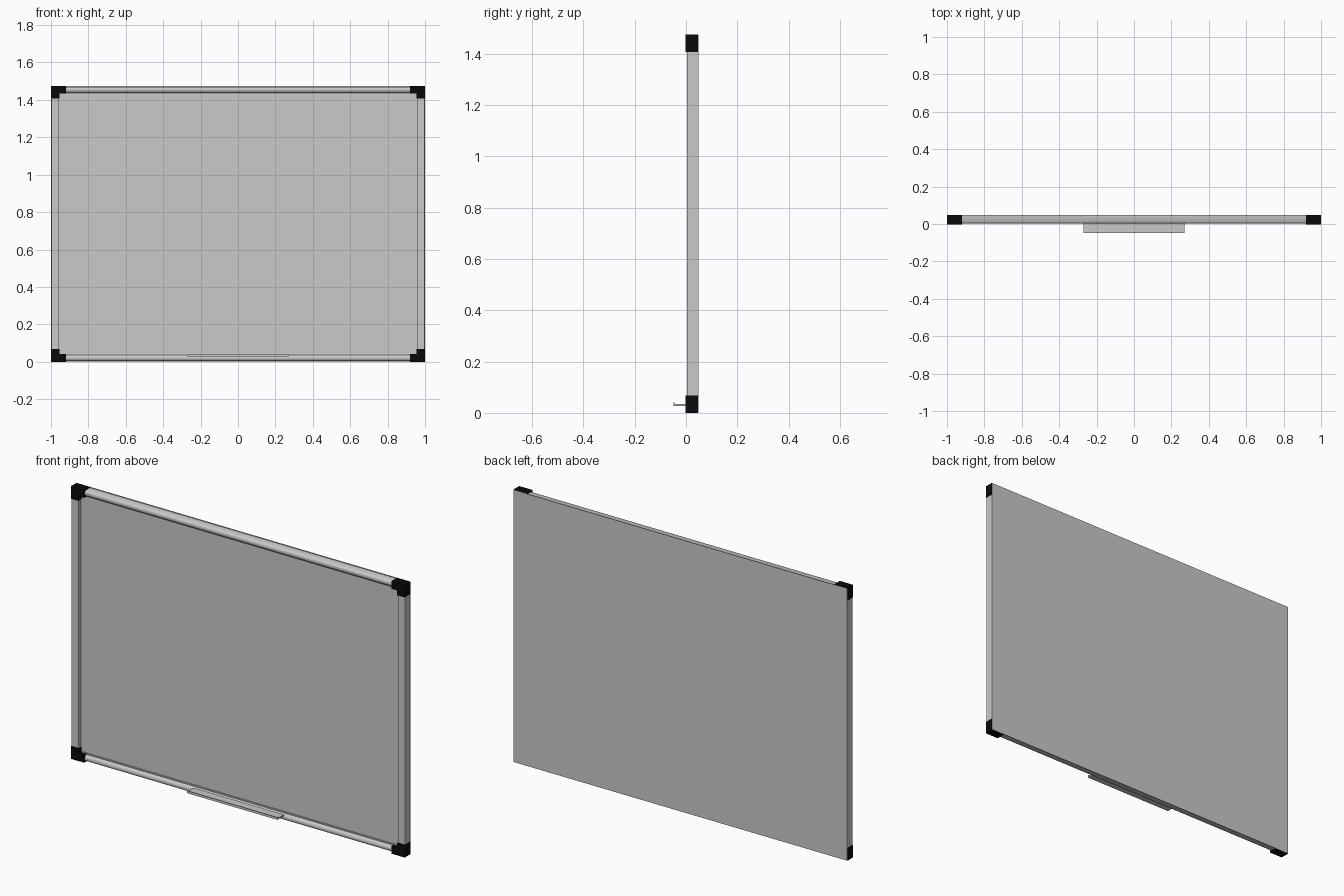
import bpy

if "Cube" in bpy.data.objects:
    bpy.data.objects.remove(bpy.data.objects["Cube"])

H = 1.475          # overall height
BACK = 0.047       # rear plane of the frame


def material(name, value):
    m = bpy.data.materials.new(name)
    m.diffuse_color = (value, value, value, 1.0)
    m.use_nodes = True
    m.node_tree.nodes["Principled BSDF"].inputs["Base Color"].default_value = m.diffuse_color
    return m


GREY = material("light grey", 0.588)
BLACK = material("black", 0.003)


def extrude(name, profile, place, a, b, mat):
    """Sweep a closed 2D profile from a to b; place(u, v, t) gives the 3D point."""
    n = len(profile)
    verts = [place(u, v, t) for t in (a, b) for u, v in profile]
    faces = [tuple(range(n)), tuple(range(2 * n - 1, n - 1, -1))]
    faces += [(i, i + n, (i + 1) % n + n, (i + 1) % n) for i in range(n)]
    mesh = bpy.data.meshes.new(name)
    mesh.from_pydata(verts, [], faces)
    obj = bpy.data.objects.new(name, mesh)
    bpy.context.collection.objects.link(obj)
    mesh.materials.append(mat)
    # Consistent outward normals
    bpy.ops.object.select_all(action='DESELECT')
    bpy.context.view_layer.objects.active = obj
    obj.select_set(True)
    bpy.ops.object.mode_set(mode='EDIT')
    bpy.ops.mesh.select_all(action='SELECT')
    bpy.ops.mesh.normals_make_consistent(inside=False)
    bpy.ops.object.mode_set(mode='OBJECT')
    return obj


def box(name, x0, x1, y0, y1, z0, z1, mat):
    return extrude(name, [(x0, z0), (x1, z0), (x1, z1), (x0, z1)],
                   lambda u, v, t: (u, t, v), y0, y1, mat)


# Writing surface and full-size backing sheet
box("writing_surface", -0.96, 0.96, 0.024, BACK, 0.035, H - 0.035, GREY)
box("back_sheet", -0.999, 0.999, BACK, 0.049, 0.001, H - 0.001, GREY)

# Horizontal rails with a rounded front and a small inner step: (y, inset)
rail = [(BACK, 0.005), (0.012, 0.005), (0.006, 0.009), (0.003, 0.015),
        (0.003, 0.024), (0.006, 0.031), (0.012, 0.036), (0.018, 0.037),
        (0.018, 0.043), (BACK, 0.043)]
for name, top in (("bottom_rail", False), ("top_rail", True)):
    r = extrude(name, rail,
                lambda u, v, t, top=top: (t, u, H - v if top else v),
                -0.95, 0.95, GREY)
    bpy.ops.object.shade_smooth_by_angle(angle=0.7)

# Flat side rails
for side, s in (("left", -1), ("right", 1)):
    x0, x1 = sorted((s * 0.956, s * 0.998))
    box(side + "_rail", x0, x1, 0.003, BACK, 0.03, H - 0.03, GREY)

# L-shaped corner caps: (inset in x, inset in z)
cap = [(0, 0), (0.08, 0), (0.08, 0.041), (0.045, 0.041), (0.045, 0.067), (0, 0.067)]
for side, s in (("left", -1), ("right", 1)):
    for level, top in (("bottom", False), ("top", True)):
        extrude(f"{level}_{side}_corner_cap", cap,
                lambda u, v, t, s=s, top=top: (s * (1 - u), t, H - v if top else v),
                -0.002, BACK, BLACK)

# Pen tray with a raised front lip
tray = [(0.006, 0.027), (-0.049, 0.027), (-0.049, 0.040), (-0.045, 0.040),
        (-0.045, 0.034), (0.006, 0.034)]
extrude("pen_tray", tray, lambda u, v, t: (t, u, v), -0.27, 0.27, GREY)
